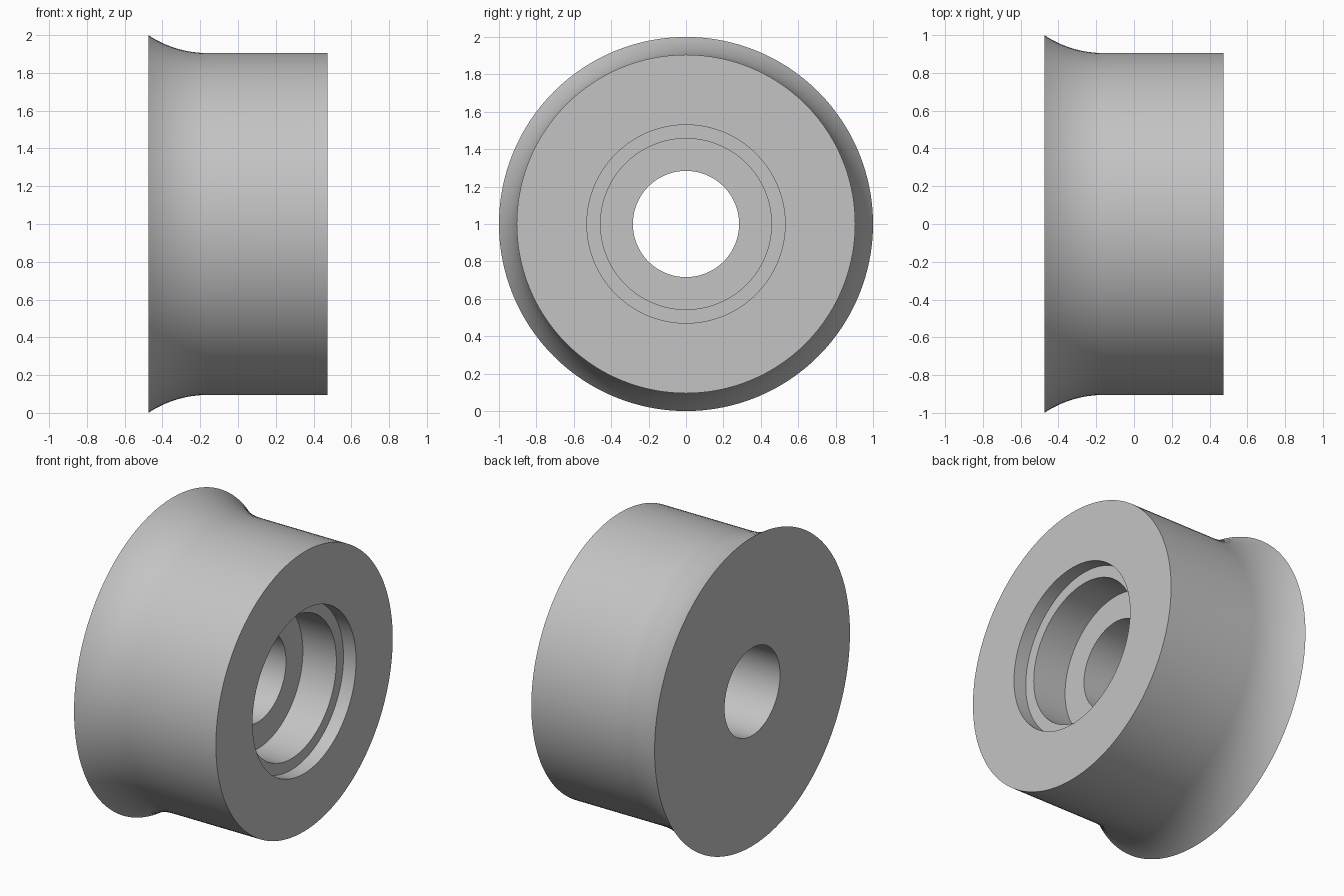
import bpy
import bmesh
import math

SEGMENTS = 128
HALF = 0.475        # half the roller width along x
BODY_R = 0.905
FLANGE_R = 1.0
FILLET_END = -0.16  # where the flare meets the straight tread

cube = bpy.data.objects.get("Cube")
if cube:
    bpy.data.objects.remove(cube, do_unlink=True)

# Material
grey = bpy.data.materials.new("plain grey")
grey.use_nodes = True
colour = (0.55, 0.55, 0.55, 1.0)
grey.diffuse_color = colour
grey.node_tree.nodes["Principled BSDF"].inputs["Base Color"].default_value = colour

# Flared tread: an arc tangent to the straight body
run, rise = FILLET_END + HALF, FLANGE_R - BODY_R
arc_r = (run ** 2 + rise ** 2) / (2 * rise)
sweep = math.asin(run / arc_r)
steps = 16
profile = []
for i in range(steps + 1):
    a = sweep * (1 - i / steps)
    profile.append((FILLET_END - arc_r * math.sin(a),
                    BODY_R + arc_r * (1 - math.cos(a))))

# End face, stepped bearing recess and through bore
profile += [(HALF, BODY_R),
            (HALF, 0.53), (HALF - 0.09, 0.53),
            (HALF - 0.09, 0.457), (HALF - 0.33, 0.457),
            (HALF - 0.33, 0.284), (-HALF, 0.284)]

# Revolve the closed profile around the x axis
bm = bmesh.new()
rings = []
for s in range(SEGMENTS):
    t = 2 * math.pi * s / SEGMENTS
    rings.append([bm.verts.new((x, r * math.cos(t), 1 + r * math.sin(t)))
                  for x, r in profile])
n = len(profile)
for s in range(SEGMENTS):
    here, after = rings[s], rings[(s + 1) % SEGMENTS]
    for i in range(n):
        j = (i + 1) % n
        bm.faces.new((here[i], here[j], after[j], after[i]))
bmesh.ops.recalc_face_normals(bm, faces=bm.faces)

mesh = bpy.data.meshes.new("flanged_roller")
bm.to_mesh(mesh)
bm.free()
mesh.materials.append(grey)
roller = bpy.data.objects.new("flanged_roller", mesh)
bpy.context.collection.objects.link(roller)

# Smooth curved walls, keep machined edges sharp
bpy.ops.object.select_all(action='DESELECT')
roller.select_set(True)
bpy.context.view_layer.objects.active = roller
bpy.ops.object.shade_smooth_by_angle(angle=math.radians(30))
